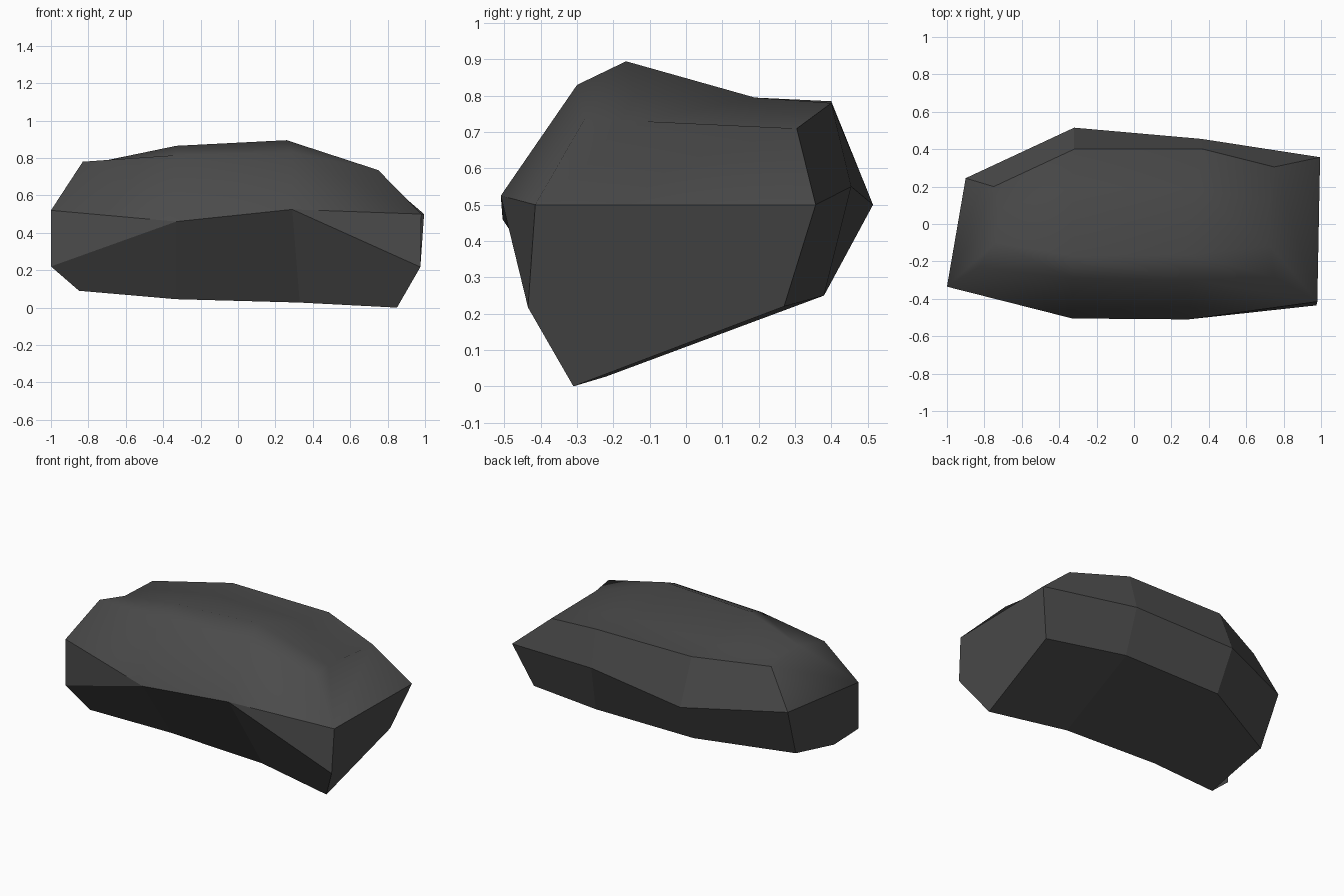
import bpy, bmesh

if "Cube" in bpy.data.objects:
    bpy.data.objects.remove(bpy.data.objects["Cube"])

# Cross-sections from left to right. Each runs round the stone:
# bottom back, middle back, top back, two crown points, top front,
# middle front, lower front, bottom front.
SECTIONS = [
    [(-.87, .12, .20), (-.90, .245, .52), (-.75, .20, .76), (-.72, .08, .765), (-.74, -.10, .78),
     (-.83, -.23, .78), (-1, -.335, .52), (-1, -.335, .22), (-.85, -.30, .09)],
    [(-.32, .38, .25), (-.32, .515, .50), (-.32, .40, .785), (-.33, .19, .79), (-.33, -.17, .865),
     (-.33, -.29, .815), (-.33, -.505, .46), (-.33, -.505, .46), (-.33, -.21, .045)],
    [(.38, .38, .25), (.36, .455, .55), (.37, .40, .78), (.33, .19, .795), (.26, -.165, .895),
     (.29, -.30, .83), (.29, -.51, .525), (.29, -.51, .525), (.33, -.22, .027)],
    [(.90, .27, .22), (.995, .357, .50), (.75, .305, .71), (.73, .12, .715), (.73, -.12, .73),
     (.75, -.28, .735), (.98, -.415, .50), (.975, -.435, .217), (.85, -.31, .0)],
]

stone_grey = bpy.data.materials.new("dark stone grey")
stone_grey.diffuse_color = (0.07, 0.07, 0.07, 1)
stone_grey.use_nodes = True
stone_grey.node_tree.nodes["Principled BSDF"].inputs["Base Color"].default_value = stone_grey.diffuse_color

bm = bmesh.new()
rings = [[bm.verts.new(p) for p in s] for s in SECTIONS]


def add_face(verts, smooth):
    bm.faces.new(verts).smooth = smooth


# Skin between sections; only the crown and front slope are smooth
n = len(SECTIONS[0])
for a, b in zip(rings, rings[1:]):
    for i in range(n):
        j = (i + 1) % n
        add_face((a[i], a[j], b[j], b[i]), 2 <= i <= 5)

# Ends: smooth upper bevel and flat lower wall
for ring in (rings[0], rings[-1]):
    add_face([ring[i] for i in (1, 2, 3, 4, 5, 6)], True)
    add_face([ring[i] for i in (0, 1, 6, 7, 8)], False)

# Merge the doubled points where the front undercut reaches the middle ridge
bmesh.ops.remove_doubles(bm, verts=bm.verts, dist=0.0005)
bmesh.ops.recalc_face_normals(bm, faces=bm.faces)

# Keep creases where smooth faces meet flat ones
for e in bm.edges:
    e.smooth = all(f.smooth for f in e.link_faces)

mesh = bpy.data.meshes.new("stone")
bm.to_mesh(mesh)
bm.free()
mesh.materials.append(stone_grey)
stone = bpy.data.objects.new("stone", mesh)
bpy.context.collection.objects.link(stone)
